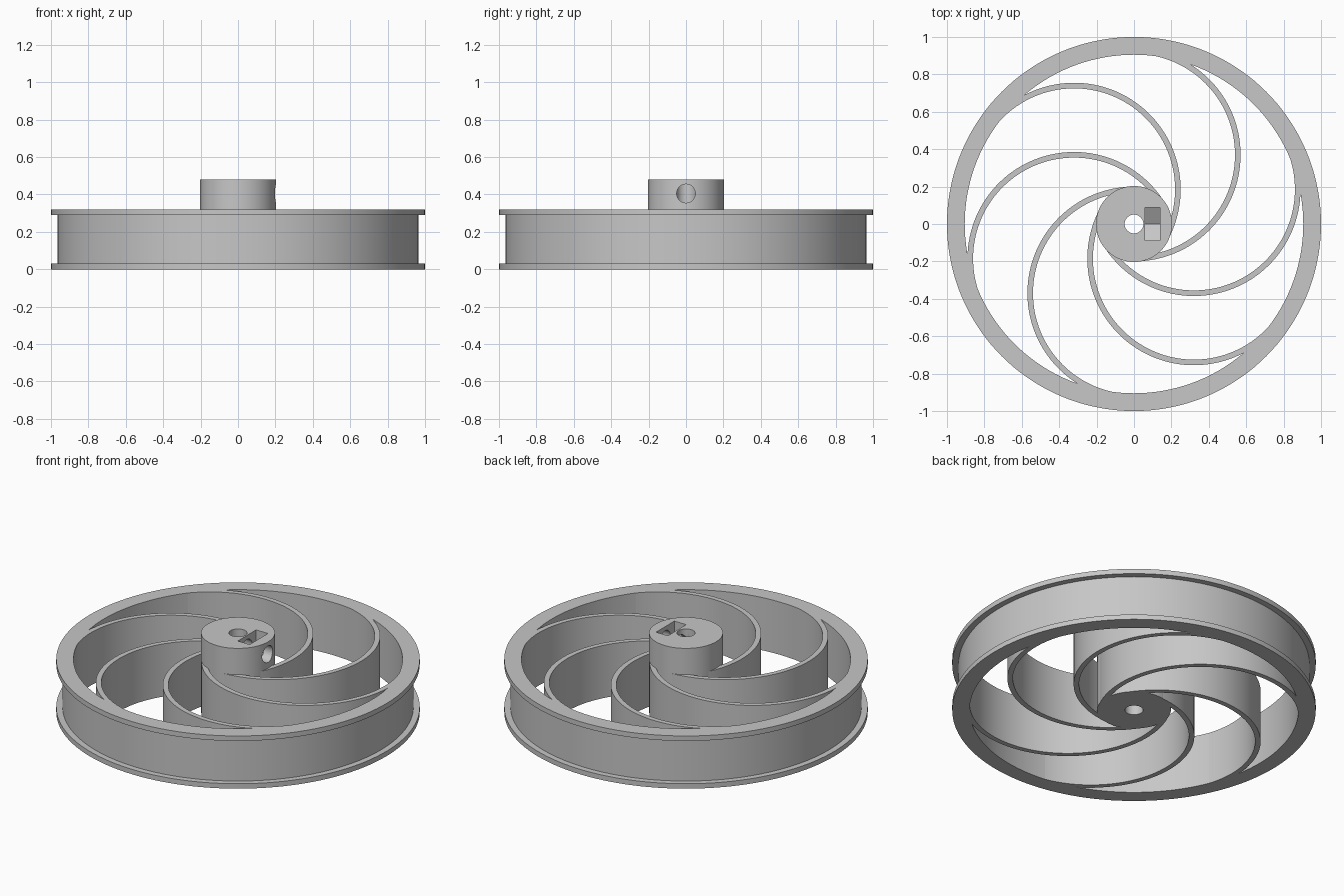
import bpy
import bmesh
from math import cos, sin, pi, radians

if "Cube" in bpy.data.objects:
    bpy.data.objects.remove(bpy.data.objects["Cube"])

RIM_HEIGHT = 0.32
HUB_RADIUS = 0.203
HOLE_Z = 0.405

grey = bpy.data.materials.new("plain grey")
grey.use_nodes = True
grey.diffuse_color = (0.57, 0.57, 0.57, 1)
grey.node_tree.nodes["Principled BSDF"].inputs["Base Color"].default_value = grey.diffuse_color


def make_object(name, bm):
    bmesh.ops.recalc_face_normals(bm, faces=bm.faces[:])
    mesh = bpy.data.meshes.new(name)
    bm.to_mesh(mesh)
    bm.free()
    mesh.materials.append(grey)
    obj = bpy.data.objects.new(name, mesh)
    bpy.context.collection.objects.link(obj)
    return obj


def lathe(name, profile, steps=144):
    """Revolve a closed (radius, z) profile about the z axis."""
    bm = bmesh.new()
    rings = []
    for i in range(steps):
        a = 2 * pi * i / steps
        rings.append([bm.verts.new((r * cos(a), r * sin(a), z)) for r, z in profile])
    n = len(profile)
    for i, ring in enumerate(rings):
        after = rings[(i + 1) % steps]
        for j in range(n):
            k = (j + 1) % n
            bm.faces.new((ring[j], after[j], after[k], ring[k]))
    return make_object(name, bm)


def prism(name, outline, sweep):
    """Extrude a closed outline of 3D points along a vector."""
    bm = bmesh.new()
    face = bm.faces.new([bm.verts.new(p) for p in outline])
    new = bmesh.ops.extrude_face_region(bm, geom=[face])["geom"]
    verts = [v for v in new if isinstance(v, bmesh.types.BMVert)]
    bmesh.ops.translate(bm, verts=verts, vec=sweep)
    if not face.is_valid or len(bm.faces) < len(outline) + 2:
        bm.faces.new([bm.verts[i] for i in range(len(outline))])
    return make_object(name, bm)


def spoke(name, direction, steps=64):
    """Half-circle blade running from the rim to a tangent on the hub."""
    cx, cy = 0.37 * cos(direction), 0.37 * sin(direction)
    angles = [direction - pi * i / steps for i in range(steps + 1)]
    bm = bmesh.new()
    rows = []
    for a in angles:
        rows.append([bm.verts.new((cx + r * cos(a), cy + r * sin(a), z))
                     for r, z in ((0.54, 0), (0.57, 0), (0.57, RIM_HEIGHT), (0.54, RIM_HEIGHT))])
    for row, after in zip(rows, rows[1:]):
        for j in range(4):
            k = (j + 1) % 4
            bm.faces.new((row[j], after[j], after[k], row[k]))
    bm.faces.new(rows[0])
    bm.faces.new(rows[-1])
    return make_object(name, bm)


def cut(target, cutter):
    mod = target.modifiers.new("cut", 'BOOLEAN')
    mod.operation = 'DIFFERENCE'
    mod.solver = 'EXACT'
    mod.object = cutter
    bpy.context.view_layer.objects.active = target
    bpy.ops.object.modifier_apply(modifier=mod.name)
    bpy.data.objects.remove(cutter)


# Rim with a shallow belt channel between two flanges
rim = lathe("rim", [(0.905, 0), (1, 0), (1, 0.03), (0.965, 0.03),
                    (0.965, RIM_HEIGHT - 0.03), (1, RIM_HEIGHT - 0.03),
                    (1, RIM_HEIGHT), (0.905, RIM_HEIGHT)])

# Hub with a shaft bore
hub = lathe("hub", [(0.05, 0), (HUB_RADIUS, 0), (HUB_RADIUS, 0.48), (0.05, 0.48)], 96)

# Set screw hole from the side into the bore
circle = [(0, 0.05 * cos(2 * pi * i / 32), HOLE_Z + 0.05 * sin(2 * pi * i / 32))
          for i in range(32)]
cut(hub, prism("screw_hole_cutter", circle, (0.3, 0, 0)))

# Nut pocket with a pointed floor, open at the top
pocket = [(0.06, -0.088, 0.6), (0.06, -0.088, 0.354), (0.06, 0, 0.303),
          (0.06, 0.088, 0.354), (0.06, 0.088, 0.6)]
cut(hub, prism("nut_pocket_cutter", pocket, (0.08, 0, 0)))

# Six curved spokes
spokes = [spoke(f"spoke_{i + 1}", radians(30 + 60 * i)) for i in range(6)]

# Smooth curved walls, keep corners sharp
bpy.ops.object.select_all(action='DESELECT')
for obj in [rim, hub] + spokes:
    obj.select_set(True)
bpy.context.view_layer.objects.active = rim
bpy.ops.object.shade_smooth_by_angle(angle=radians(30))
